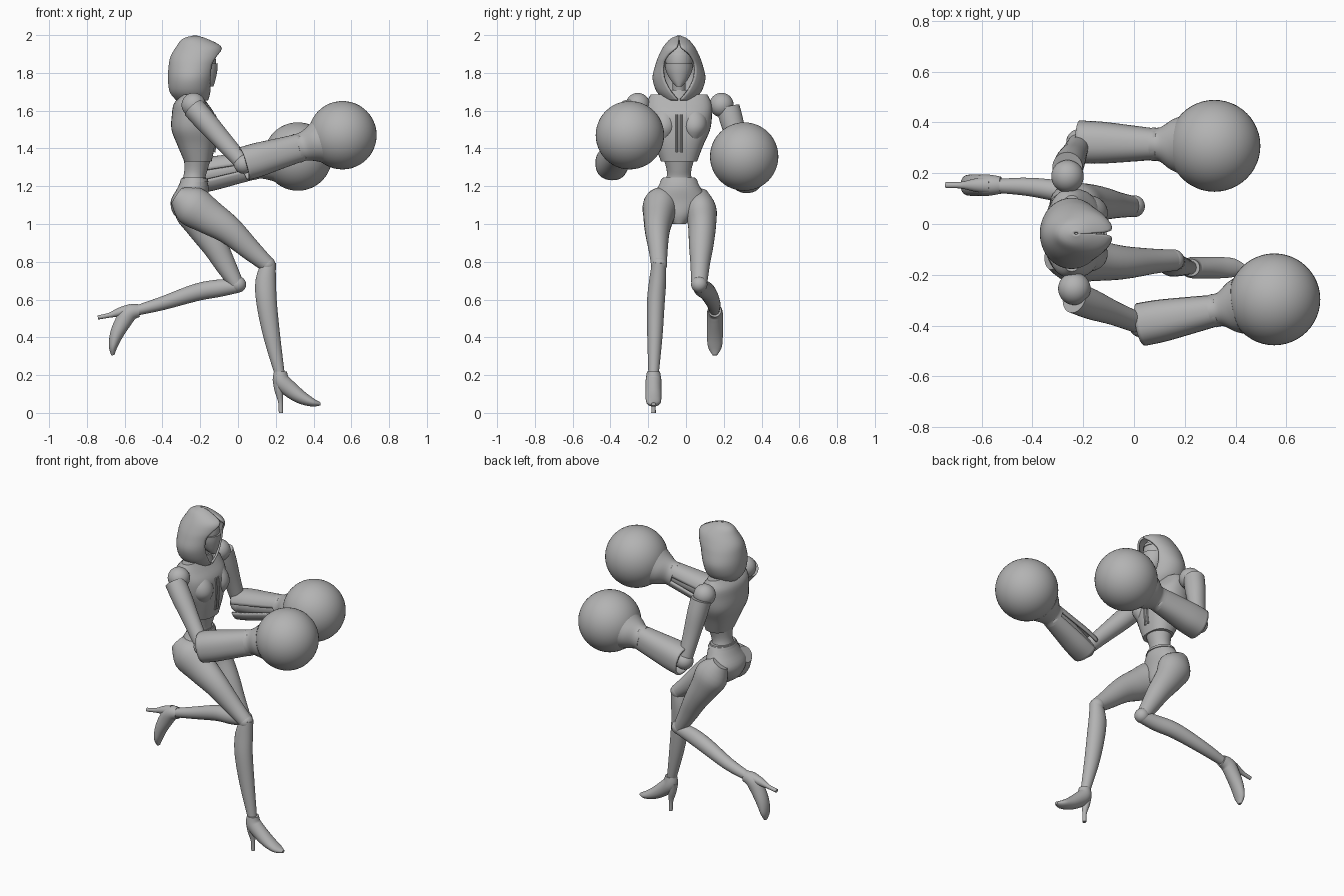
import bpy
import math
from mathutils import Vector

cube = bpy.data.objects.get("Cube")
if cube:
    bpy.data.objects.remove(cube)

grey = bpy.data.materials.new("plain grey")
grey.use_nodes = True
GREY = (0.45, 0.45, 0.45, 1)
grey.diffuse_color = GREY
grey.node_tree.nodes["Principled BSDF"].inputs["Base Color"].default_value = GREY

X, Y, Z = Vector((1, 0, 0)), Vector((0, 1, 0)), Vector((0, 0, 1))
MID = -0.037  # body centre line in y


def smooth(obj, angle=40):
    bpy.ops.object.select_all(action="DESELECT")
    bpy.context.view_layer.objects.active = obj
    obj.select_set(True)
    bpy.ops.object.shade_smooth_by_angle(angle=math.radians(angle))


def resample(rows, steps):
    """Catmull-Rom through rows of numbers."""
    out = []
    for i in range(len(rows) - 1):
        a, b, c, d = (rows[max(i - 1, 0)], rows[i], rows[i + 1], rows[min(i + 2, len(rows) - 1)])
        for k in range(steps):
            t = k / steps
            out.append([q + t * ((r - p) / 2 + t * ((p - 2.5 * q + 2 * r - s / 2)
                        + t * (1.5 * (q - r) + (s - p) / 2))) for p, q, r, s in zip(a, b, c, d)])
    return out + [list(rows[-1])]


def loft(name, rows, hint=X, axis=None, power=2.0, steps=4, n=32, wall=0):
    """Skin rows of (x, y, z, side radius, forward radius[, half opening])."""
    rows = resample(rows, steps)
    pts = [Vector(r[:3]) for r in rows]
    opened = len(rows[0]) > 5
    verts, faces = [], []

    def bend(v):
        return math.copysign(abs(v) ** (2 / power), v)

    for i, r in enumerate(rows):
        along = axis or (pts[min(i + 1, len(pts) - 1)] - pts[max(i - 1, 0)]).normalized()
        side = along.cross(hint).normalized()
        fwd = side.cross(along)
        gap = math.asin(max(0, min(1, r[5] / r[3]))) if opened else 0
        for k in range(n):
            t = gap + (2 * math.pi - 2 * gap) * k / (n - 1 if opened else n)
            verts.append(pts[i] + side * r[3] * bend(math.sin(t)) + fwd * r[4] * bend(math.cos(t)))
    for i in range(len(rows) - 1):
        for k in range(n - 1 if opened else n):
            a, b = i * n + k, i * n + (k + 1) % n
            faces.append((a, b, b + n, a + n))
    if not opened:
        faces.append(tuple(reversed(range(n))))
        faces.append(tuple(range(len(verts) - n, len(verts))))
    mesh = bpy.data.meshes.new(name)
    mesh.from_pydata(verts, [], faces)
    mesh.materials.append(grey)
    obj = bpy.data.objects.new(name, mesh)
    bpy.context.collection.objects.link(obj)
    if wall:
        mod = obj.modifiers.new("wall", "SOLIDIFY")
        mod.thickness = wall
        mod.offset = -1
    smooth(obj)
    return obj


def ball(name, centre, radius):
    bpy.ops.mesh.primitive_uv_sphere_add(segments=48, ring_count=24, radius=radius, location=centre)
    obj = bpy.context.object
    obj.name = name
    obj.data.materials.append(grey)
    smooth(obj)


def column(name, rows, **kw):
    """Upright body part from rows of (z, x, half width, half depth[, opening])."""
    return loft(name, [(r[1], MID, r[0], *r[2:]) for r in rows], axis=Z, **kw)


# Torso, waist and hips
column("chest", [(1.33, -.212, .095, .072), (1.42, -.222, .13, .10), (1.5, -.235, .165, .117),
                 (1.58, -.237, .175, .113), (1.64, -.25, .172, .088), (1.685, -.245, .15, .05)], power=2.4)
column("waist", [(1.18, -.235, .095, .075), (1.24, -.232, .068, .06), (1.29, -.222, .066, .062),
                 (1.37, -.212, .09, .075)])
column("pelvis", [(1.0, -.225, .035, .05), (1.05, -.25, .09, .09), (1.12, -.258, .15, .098),
                  (1.19, -.238, .115, .083), (1.245, -.232, .085, .063)])
column("belt", [(1.222, -.232, .101, .076), (1.24, -.232, .091, .07)], steps=1)
column("collar", [(1.66, -.235, .08, .068), (1.71, -.225, .055, .05)], steps=1)
column("neck", [(1.62, -.235, .042, .042), (1.7, -.22, .034, .036), (1.8, -.2, .036, .04)])

# Raised seams on the front of the chest and bust
for s in (-1, 1):
    loft("chest_seam", [(-.125, MID + s * .012, 1.38, .006, .006), (-.117, MID + s * .012, 1.5, .006, .006),
                        (-.122, MID + s * .012, 1.58, .006, .006)], n=8)
    loft("bust_plate", [(-.18, MID + s * .075, 1.44, .03, .04), (-.175, MID + s * .08, 1.5, .065, .07),
                        (-.18, MID + s * .08, 1.56, .065, .065), (-.2, MID + s * .075, 1.62, .04, .04)], axis=Z)

# Head, face mask and hood
column("head", [(1.76, -.2, .035, .05), (1.83, -.195, .066, .075), (1.89, -.2, .07, .08),
                (1.94, -.2, .05, .06), (1.955, -.2, .02, .03)])
column("face_mask", [(1.728, -.145, .014, .015), (1.76, -.165, .043, .045), (1.81, -.185, .069, .075),
                     (1.85, -.19, .075, .083)])
column("brow_band", [(1.895, -.2, .072, .084), (1.915, -.2, .064, .078)], steps=1)
column("hood", [(1.655, -.243, .075, .085, .006), (1.7, -.25, .118, .112, .045), (1.77, -.247, .14, .124, .08),
                (1.84, -.235, .126, .132, .086), (1.89, -.22, .108, .136, .064), (1.94, -.207, .082, .119, .012),
                (1.98, -.228, .046, .066, .001), (1.998, -.228, .006, .008, .0001)], wall=.012, n=48)

# Planted leg
loft("planted_thigh", [(-.325, -.13, 1.15, .05, .05), (-.25, -.135, 1.1, .092, .105), (-.15, -.145, 1.035, .08, .093),
                       (-.045, -.152, .965, .066, .075), (.07, -.147, .86, .05, .056), (.155, -.143, .785, .042, .042)])
loft("planted_shin", [(.165, -.143, .8, .036, .036), (.147, -.15, .7, .045, .054), (.152, -.16, .58, .047, .054),
                      (.18, -.165, .4, .04, .044), (.222, -.172, .2, .027, .026)])
ball("planted_knee", (.155, -.143, .785), .043)

# Raised leg, bent backwards
loft("raised_thigh", [(-.29, .065, 1.16, .05, .05), (-.24, .078, 1.08, .082, .1), (-.19, .085, .99, .074, .085),
                      (-.12, .08, .88, .064, .068), (-.07, .075, .79, .052, .056), (-.01, .07, .685, .042, .04)])
loft("raised_shin", [(0, .07, .672, .036, .036), (-.1, .085, .66, .044, .046), (-.22, .115, .638, .045, .046),
                     (-.4, .145, .58, .037, .036), (-.545, .15, .54, .027, .026)], hint=Z)
ball("raised_knee", (0, .07, .68), .043)


# High-heeled shoes, drawn once about the ankle and turned into place
def shoe(name, ankle, turn):
    c, s = math.cos(turn), math.sin(turn)

    def place(rows):
        return [(ankle[0] + x * c - z * s, ankle[1], ankle[2] + x * s + z * c, a, b) for x, z, a, b in rows]

    hint = Vector((c - s, 0, s + c))
    loft(name, place([(0, .01, .034, .034), (.005, -.04, .042, .044), (.05, -.085, .042, .043),
                      (.11, -.128, .042, .035), (.17, -.155, .036, .022), (.212, -.163, .012, .008)]), hint=hint)
    loft(name + "_heel", place([(-.012, -.03, .034, .03), (-.008, -.09, .026, .024), (0, -.15, .013, .013),
                                (.002, -.21, .012, .011)]), hint=Vector((c, 0, s)))


shoe("planted_shoe", (.225, -.172, .21), 0)
shoe("raised_shoe", (-.535, .153, .54), math.radians(-81))


# Arms with slotted gauntlets and round boxing gloves
def arm(name, shoulder, elbow, glove, inward):
    shoulder, elbow, glove = Vector(shoulder), Vector(elbow), Vector(glove)

    def run(a, b, rows):
        return [(*a.lerp(b, t), *r) for t, *r in rows]

    ball(name + "_shoulder", shoulder, .064)
    start = shoulder + Vector((0, -inward * .035, -.015))
    loft(name + "_upper_arm", run(start, elbow, [(0, .062, .06), (.25, .06, .058), (.6, .046, .05), (1, .04, .042)]))
    ball(name + "_elbow", elbow, .052)
    loft(name + "_forearm", run(elbow, glove, [(0, .05, .05), (.3, .06, .055), (.7, .05, .05)]), hint=Y)
    loft(name + "_gauntlet", run(elbow, glove, [(0, .09, .086, .022), (.15, .09, .084, .02), (.35, .082, .074, .016),
                                                (.6, .073, .06, .012)]),
         hint=Y * inward, power=2.3, wall=.012)
    loft(name + "_cuff", run(elbow, glove, [(.54, .078, .066), (.6, .076, .068), (.68, .092, .098), (.74, .11, .112)]),
         hint=Y)
    ball(name + "_glove", glove, .181)


arm("near_arm", (-.235, -.255, 1.63), (.03, -.395, 1.318), (.553, -.297, 1.47), 1)
arm("far_arm", (-.262, .188, 1.63), (-.215, .322, 1.252), (.317, .308, 1.357), -1)
